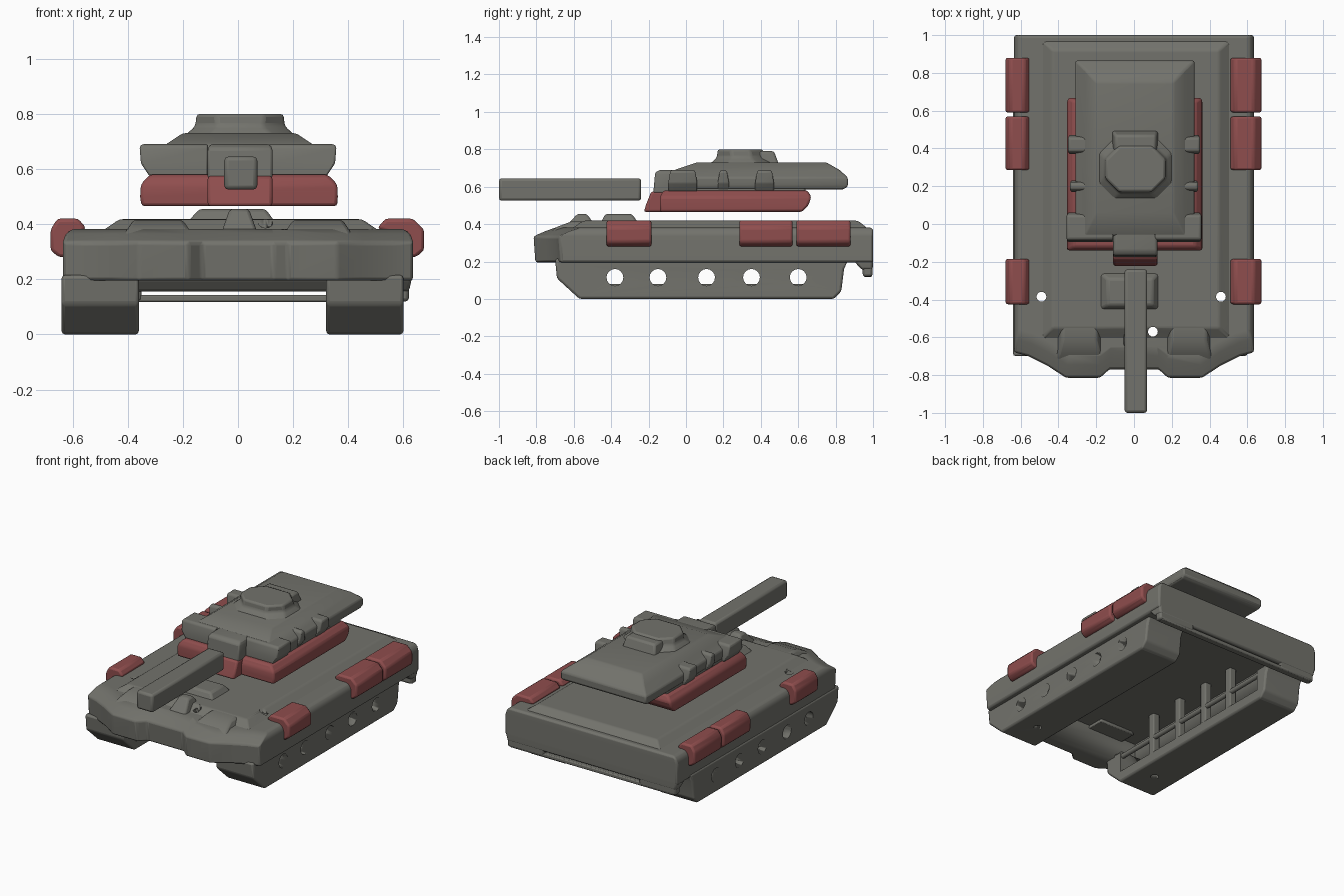
import bpy, bmesh, math
from mathutils import Matrix

if "Cube" in bpy.data.objects:
    bpy.data.objects.remove(bpy.data.objects["Cube"], do_unlink=True)


def material(name, rgb):
    m = bpy.data.materials.new(name)
    m.use_nodes = True
    m.diffuse_color = (*rgb, 1)
    m.node_tree.nodes["Principled BSDF"].inputs["Base Color"].default_value = (*rgb, 1)
    return m


GREY = material("olive grey", (0.17, 0.17, 0.15))
RED = material("dull red", (0.275, 0.075, 0.075))


def finish(name, bm, mat, bevel=0.012):
    bmesh.ops.recalc_face_normals(bm, faces=bm.faces)
    me = bpy.data.meshes.new(name)
    bm.to_mesh(me)
    bm.free()
    me.materials.append(mat)
    ob = bpy.data.objects.new(name, me)
    bpy.context.collection.objects.link(ob)
    if bevel:
        mod = ob.modifiers.new("soft edges", "BEVEL")
        mod.width, mod.segments, mod.limit_method = bevel, 2, "ANGLE"
        mod.angle_limit = math.radians(25)
    bpy.ops.object.select_all(action="DESELECT")
    ob.select_set(True)
    bpy.context.view_layer.objects.active = ob
    bpy.ops.object.shade_smooth_by_angle(angle=math.radians(40))
    return ob


def loft(name, rings, mat=GREY, bevel=0.012):
    """Skin a stack of equal-length closed rings and cap both ends."""
    bm = bmesh.new()
    loops = [[bm.verts.new(p) for p in ring] for ring in rings]
    n = len(loops[0])
    for a, b in zip(loops, loops[1:]):
        for i in range(n):
            j = (i + 1) % n
            bm.faces.new((a[i], a[j], b[j], b[i]))
    bm.faces.new(loops[0])
    bm.faces.new(loops[-1])
    return finish(name, bm, mat, bevel)


def block(name, levels, mat=GREY, bevel=0.012):
    """Stack of rectangles, each (z, x0, x1, y0, y1)."""
    return loft(name, [[(a, c, z), (b, c, z), (b, d, z), (a, d, z)]
                       for z, a, b, c, d in levels], mat, bevel)


def box(name, x0, x1, y0, y1, z0, z1, mat=GREY, bevel=0.012):
    return block(name, [(z0, x0, x1, y0, y1), (z1, x0, x1, y0, y1)], mat, bevel)


def cut(ob, *cutters):
    for c in cutters:
        mod = ob.modifiers.new("opening", "BOOLEAN")
        mod.object, mod.solver = c, "EXACT"
    ob.modifiers.new("even shading", "WEIGHTED_NORMAL").keep_sharp = True


def helper(ob):
    ob.hide_render = True
    ob.hide_set(True)
    ob.display_type = "WIRE"
    return ob


def rods(name, centres, radius, depth, rot):
    bm = bmesh.new()
    for c in centres:
        bmesh.ops.create_cone(bm, cap_ends=True, segments=16, radius1=radius, radius2=radius,
                              depth=depth, matrix=Matrix.Translation(c) @ rot)
    return finish(name, bm, GREY, 0)


# Cutters: belly cavity, wheel openings, deck ports
ACROSS = Matrix.Rotation(math.pi / 2, 4, "Y")
ALONG = Matrix.Rotation(math.pi / 2, 4, "X")
WHEELS = [-0.38, -0.15, 0.11, 0.35, 0.6]
cavity = helper(box("cavity_cutter", -0.53, 0.49, -0.62, 0.92, 0.05, 0.35, bevel=0))
wheel_cut = helper(rods("wheel_cutter", [(0, y, 0.115) for y in WHEELS], 0.045, 2, ACROSS))
port_cut = helper(rods("port_cutter", [(-0.49, -0.385, 0.2), (0.46, -0.385, 0.2), (0.1, -0.57, 0.2)],
                       0.026, 0.8, Matrix()))

# Hull with stepped nose
half = [(0.13, -0.77), (0.18, -0.815), (0.36, -0.815), (0.46, -0.75), (0.56, -0.70), (0.635, -0.68)]
nose = [(-x, y) for x, y in reversed(half)] + half


def hull_ring(z, push, side, back):
    pts = [(x * side, y + push, z) for x, y in nose]
    return pts + [(0.635 * side, back, z), (-0.635 * side, back, z)]


hull = loft("hull", [hull_ring(0.195, 0.01, 1, 1.0), hull_ring(0.335, 0, 1, 1.0),
                     hull_ring(0.365, 0.07, 0.985, 1.0), hull_ring(0.382, 0.12, 0.95, 0.995)])
cut(hull, cavity, port_cut)
deck = block("deck", [(0.37, -0.50, 0.52, -0.62, 0.98), (0.418, -0.43, 0.45, -0.55, 0.92)])
cut(deck, port_cut)
for side, k in (("right", -1), ("left", 1)):
    c = k * 0.29
    block(side + "_nose_step", [(0.33, c - 0.14, c + 0.14, -0.76, -0.5),
                                (0.385, c - 0.11, c + 0.11, -0.69, -0.52),
                                (0.415, c - 0.09, c + 0.09, -0.61, -0.52)])
# Rear plate over a low cross bar, with tapered ends
block("rear_plate", [(0.155, -0.62, 0.62, 0.94, 0.998), (0.2, -0.63, 0.63, 0.9, 1.0),
                     (0.3, -0.63, 0.63, 0.92, 1.0)])
box("rear_cross_bar", -0.60, 0.60, 0.95, 0.995, 0.118, 0.143, bevel=0.006)
for side, k in (("right", -1), ("left", 1)):
    a, b = sorted((k * 0.35, k * 0.62))
    box(side + "_rear_flap", a, b, 0.945, 0.997, 0.12, 0.22)
block("driver_hatch", [(0.40, -0.19, 0.14, -0.46, -0.25), (0.455, -0.14, 0.10, -0.43, -0.29)])
block("nose_fin", [(0.37, -0.06, 0.07, -0.66, -0.47), (0.455, -0.03, 0.04, -0.58, -0.53)])

# Tracks: outer skirt and floor, open above and inside, with struts and rails
profile = [(-0.57, 0), (0.79, 0), (0.83, 0.04), (0.845, 0.16), (0.87, 0.215),
           (-0.70, 0.215), (-0.69, 0.11)]
for side, outer, inner in (("right", -0.64, -0.36), ("left", 0.60, 0.32)):
    k = 1 if outer > 0 else -1
    track = loft(side + "_track", [[(x, y, z) for y, z in profile] for x in (outer, inner)])
    a, b = sorted((outer - k * 0.11, inner - k * 0.05))
    trough = helper(box(side + "_trough_cutter", a, b, -0.56, 0.76, 0.055, 0.3, bevel=0))
    cut(track, trough, wheel_cut, port_cut)
    rods(side + "_inner_rail", [(inner + k * 0.02, 0.1, 0.06)], 0.02, 1.34, ALONG)
    rods(side + "_upper_rail", [(inner + k * 0.02, 0.1, 0.185)], 0.016, 1.36, ALONG)
    for y in (-0.27, -0.02, 0.23, 0.47):
        box(side + "_strut", inner + k * 0.03 - 0.025, inner + k * 0.03 + 0.025,
            y - 0.025, y + 0.025, 0.04, 0.36, bevel=0.008)

# Side storage boxes
for side, outer, inner in (("right", -0.68, -0.55), ("left", 0.675, 0.505)):
    k = 1 if outer > 0 else -1
    shoulder = 0.025 if k < 0 else 0.04
    section = [(k * 0.58, 0.28), (outer - k * 0.03, 0.28), (outer, 0.305), (outer, 0.38),
               (outer - k * shoulder, 0.42), (inner + k * 0.03, 0.42), (inner, 0.385),
               (k * 0.58, 0.36)]
    for y0, y1 in ((-0.425, -0.185), (0.285, 0.57), (0.59, 0.88)):
        loft(side + "_storage_box", [[(x, y, z) for x, z in section] for y in (y0, y1)], RED, 0.012)

# Turret base
block("turret_base", [(0.465, -0.35, 0.36, -0.14, 0.62), (0.50, -0.355, 0.362, -0.14, 0.655),
                      (0.545, -0.352, 0.36, -0.14, 0.67), (0.58, -0.32, 0.325, -0.12, 0.65)], RED)
block("mantlet_base", [(0.465, -0.11, 0.125, -0.225, 0), (0.50, -0.11, 0.125, -0.215, 0),
                       (0.575, -0.11, 0.125, -0.185, 0)], RED)

# Turret shell, with overhanging rear
block("turret_core", [(0.56, -0.31, 0.315, -0.09, 0.64), (0.65, -0.30, 0.31, -0.06, 0.64)])
block("turret_shell", [(0.585, -0.30, 0.31, -0.05, 0.84), (0.60, -0.31, 0.32, -0.07, 0.865),
                       (0.65, -0.31, 0.32, -0.07, 0.865), (0.69, -0.26, 0.27, -0.06, 0.82),
                       (0.73, -0.20, 0.21, 0.06, 0.75)])
block("mantlet", [(0.565, -0.11, 0.125, -0.175, 0), (0.675, -0.11, 0.125, -0.165, 0),
                  (0.69, -0.10, 0.115, -0.14, 0.02)])
for side, k in (("right", -1), ("left", 1)):
    # Cheek and side pods are pinched where they meet the base
    for part, reach, y0, y1 in (("cheek", 0.357, -0.095, 0.06), ("pod", 0.34, 0.17, 0.23),
                                ("rear_pod", 0.35, 0.37, 0.47)):
        levels = []
        for z, inset, trim in ((0.575, 0.035, 0), (0.62, 0.005, 0), (0.68, 0, 0.01), (0.69, 0.008, 0.02)):
            a, b = sorted((k * 0.11, k * (reach - inset)))
            levels.append((z, a, b, y0 + trim, y1 - trim))
        block(f"{side}_turret_{part}", levels)


# Cupola on the roof
def octagon(z, x0, x1, y0, y1, c):
    return [(x0 + c, y0, z), (x1 - c, y0, z), (x1, y0 + c, z), (x1, y1 - c, z),
            (x1 - c, y1, z), (x0 + c, y1, z), (x0, y1 - c, z), (x0, y0 + c, z)]


loft("cupola", [octagon(0.715, -0.20, 0.215, 0.12, 0.47, 0.08),
                octagon(0.755, -0.155, 0.17, 0.165, 0.43, 0.08),
                octagon(0.80, -0.15, 0.165, 0.17, 0.41, 0.07)])
block("cupola_hatch", [(0.71, -0.12, 0.13, 0.38, 0.50), (0.79, -0.10, 0.115, 0.38, 0.47)])

# Gun barrel
box("gun_barrel", -0.05, 0.07, -1.0, -0.24, 0.525, 0.645, bevel=0.015)
